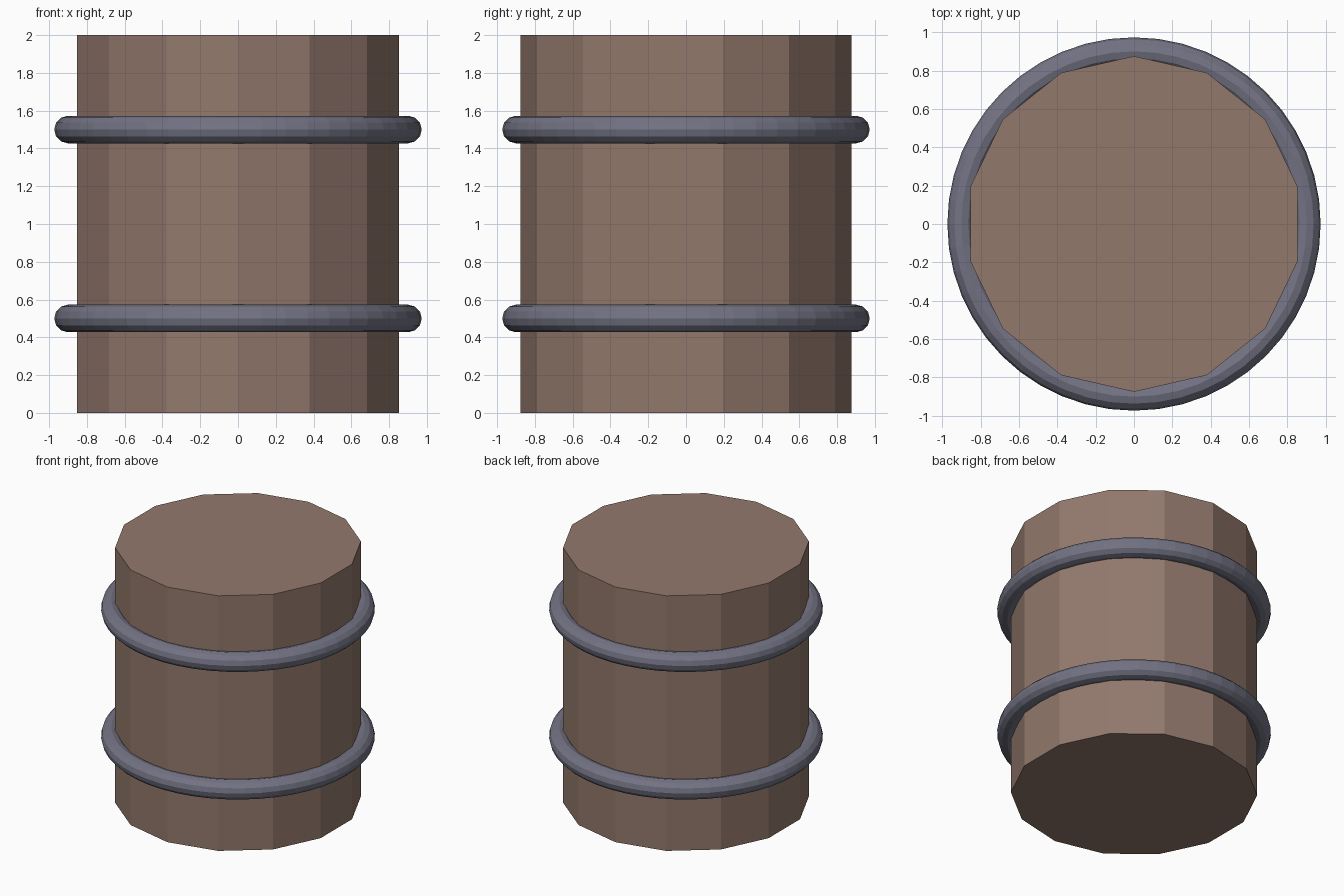
import bpy
import math

if "Cube" in bpy.data.objects:
    bpy.data.objects.remove(bpy.data.objects["Cube"])


def material(name, color):
    mat = bpy.data.materials.new(name)
    mat.diffuse_color = (*color, 1)
    mat.use_nodes = True
    mat.node_tree.nodes["Principled BSDF"].inputs["Base Color"].default_value = mat.diffuse_color
    return mat


wood = material("wood", (0.29, 0.19, 0.15))
iron = material("iron", (0.17, 0.17, 0.23))

# Straight 14-sided barrel body with a corner on the y axis
SIDES, RADIUS, HEIGHT = 14, 0.875, 2.0
angles = [math.tau * i / SIDES + math.pi / 2 for i in range(SIDES)]
verts = [(RADIUS * math.cos(a), RADIUS * math.sin(a), z)
         for z in (0, HEIGHT) for a in angles]
faces = [tuple(reversed(range(SIDES))), tuple(range(SIDES, 2 * SIDES))]
for i in range(SIDES):
    j = (i + 1) % SIDES
    faces.append((i, j, j + SIDES, i + SIDES))
mesh = bpy.data.meshes.new("barrel_body")
mesh.from_pydata(verts, [], faces)
mesh.materials.append(wood)
body = bpy.data.objects.new("barrel_body", mesh)
bpy.context.collection.objects.link(body)

# Two round metal hoops
for name, z in (("lower_hoop", 0.5), ("upper_hoop", 1.5)):
    bpy.ops.mesh.primitive_torus_add(
        major_radius=0.9, minor_radius=0.073,
        major_segments=48, minor_segments=12, location=(0, 0, z))
    hoop = bpy.context.object
    hoop.name = name
    hoop.data.materials.append(iron)
